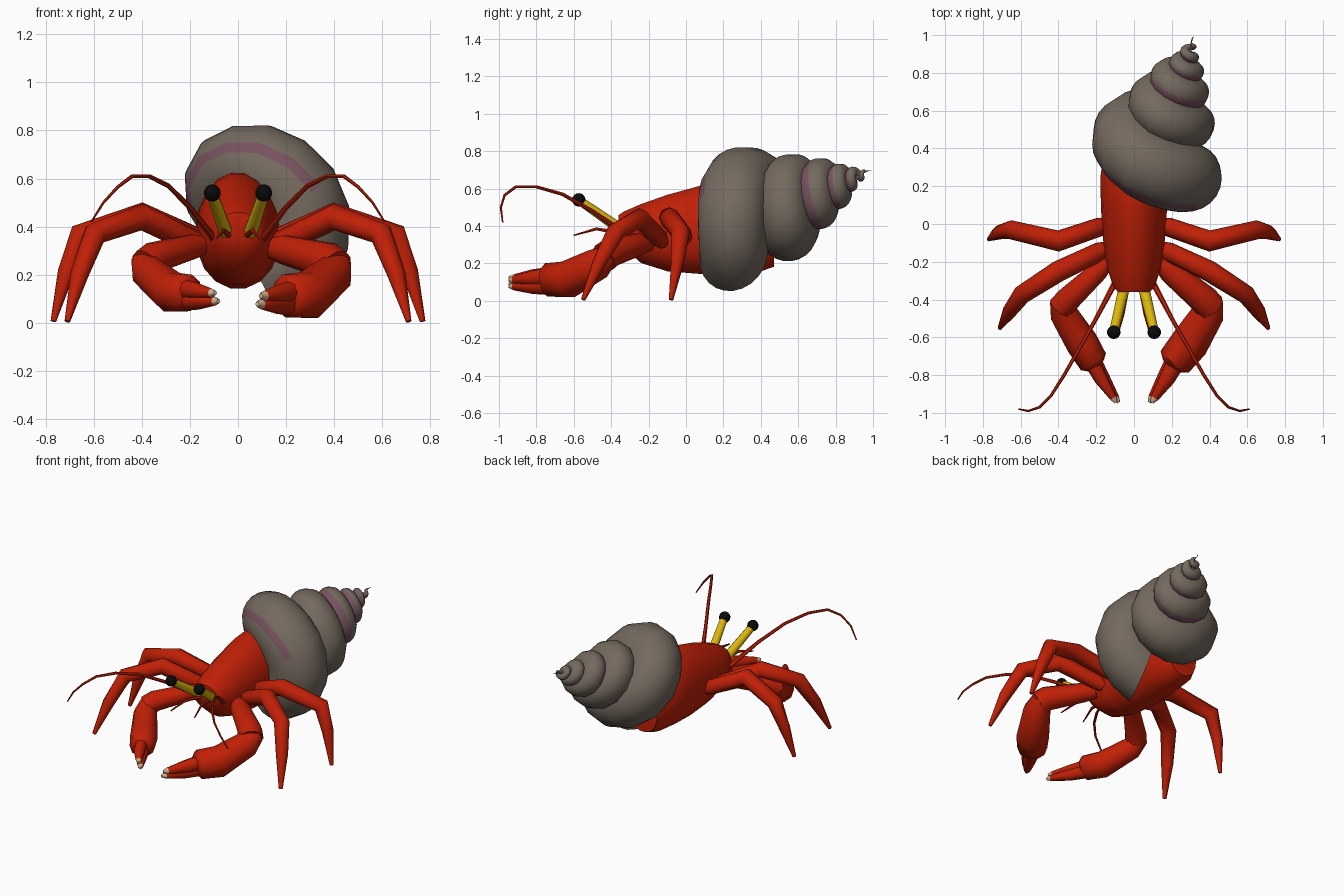
import bpy, bmesh, math
from mathutils import Vector

old = bpy.data.objects.get("Cube")
if old:
    bpy.data.objects.remove(old, do_unlink=True)


def material(name, r, g, b):
    m = bpy.data.materials.new(name)
    m.use_nodes = True
    m.diffuse_color = (r, g, b, 1)
    bsdf = m.node_tree.nodes["Principled BSDF"]
    bsdf.inputs["Base Color"].default_value = (r, g, b, 1)
    bsdf.inputs["Roughness"].default_value = 0.7
    return m


RED = material("crab red", 0.53, 0.014, 0.002)
TAUPE = material("shell taupe", 0.175, 0.142, 0.113)
MAUVE = material("shell mauve", 0.185, 0.085, 0.115)
YELLOW = material("stalk yellow", 0.72, 0.47, 0.004)
BLACK = material("eye black", 0.003, 0.003, 0.003)
CREAM = material("claw cream", 0.68, 0.44, 0.28)


def loft(name, rings, mats, rule=None, sharp=50):
    """Skin a list of equal point rings, cap both ends; rule(i, j) picks the material."""
    bm = bmesh.new()
    loops = [[bm.verts.new(p) for p in ring] for ring in rings]
    n = len(loops[0])
    for i in range(len(loops) - 1):
        for j in range(n):
            k = (j + 1) % n
            f = bm.faces.new((loops[i][j], loops[i][k], loops[i + 1][k], loops[i + 1][j]))
            f.material_index = rule(i, j) if rule else 0
    bm.faces.new(loops[0][::-1])
    cap = bm.faces.new(loops[-1])
    cap.material_index = rule(len(loops) - 2, 0) if rule else 0
    bmesh.ops.recalc_face_normals(bm, faces=bm.faces)
    mesh = bpy.data.meshes.new(name)
    bm.to_mesh(mesh)
    bm.free()
    for m in mats:
        mesh.materials.append(m)
    for p in mesh.polygons:
        p.use_smooth = True
    mesh.set_sharp_from_angle(angle=math.radians(sharp))
    ob = bpy.data.objects.new(name, mesh)
    bpy.context.collection.objects.link(ob)


def circle(n):
    return [(math.cos(2 * math.pi * j / n), math.sin(2 * math.pi * j / n)) for j in range(n)]


def limb(name, points, mats, side=1, sides=8, rule=None):
    """Tapered tube through (x, y, z, radius) points, mirrored by side."""
    pts = [Vector((p[0] * side, p[1], p[2])) for p in points]
    rings = []
    for i, p in enumerate(pts):
        a = (p - pts[i - 1]).normalized() if i else Vector()
        b = (pts[i + 1] - p).normalized() if i + 1 < len(pts) else Vector()
        t = (a + b).normalized()
        u = t.cross(Vector((0, 0, 1))).normalized()
        v = u.cross(t)
        r = points[i][3]
        rings.append([p + u * (c * r) + v * (s * r) for c, s in circle(sides)])
    loft(name, rings, mats, rule)


def lerp(keys, t, col):
    for a, b in zip(keys, keys[1:]):
        if t <= b[0]:
            f = (t - a[0]) / (b[0] - a[0])
            return a[col] + (b[col] - a[col]) * f
    return keys[-1][col]


# Body: (y, half width, top, bottom)
body = [(-0.36, 0.085, 0.46, 0.35), (-0.33, 0.11, 0.48, 0.28), (-0.24, 0.14, 0.52, 0.20),
        (-0.10, 0.162, 0.57, 0.155), (0.08, 0.175, 0.62, 0.14), (0.25, 0.178, 0.635, 0.145),
        (0.40, 0.155, 0.57, 0.155), (0.47, 0.11, 0.48, 0.18)]
rings = []
for y, w, top, bot in body:
    mid, half = (top + bot) / 2, (top - bot) / 2
    rings.append([(w * c * (1 - 0.08 * s), y, mid + half * s) for c, s in circle(18)])
loft("body", rings, [RED])

# Shell: spiral tube whose keys are (turn, y of axis, outer radius)
whorls = [(0, 0.21, 0.385), (0.25, 0.32, 0.38), (0.5, 0.37, 0.365), (0.75, 0.45, 0.37),
          (1, 0.50, 0.30), (1.25, 0.56, 0.24), (1.5, 0.60, 0.24), (1.75, 0.645, 0.235),
          (2, 0.68, 0.20), (2.25, 0.715, 0.165), (2.75, 0.77, 0.16), (3.25, 0.82, 0.105),
          (4.25, 0.89, 0.06), (5.25, 0.945, 0.03), (5.5, 0.96, 0.012), (5.8, 0.995, 0.002)]
axis = Vector((0.276, 0.89, 0.363)).normalized()
down = Vector((0, 0, -1))
down = (down - axis * down.dot(axis)).normalized()
across = Vector((1, 0, 0))
across = (across - axis * across.dot(axis)).normalized()
STEPS, SIDES = 14, 24
rings = []
for i in range(int(5.8 * STEPS) + 1):
    t = i / STEPS
    y, r = lerp(whorls, t, 1), lerp(whorls, t, 2)
    centre = Vector((0.085 + 0.315 * (y - 0.26), y, 0.435 + 0.36 * (y - 0.26)))
    ang = 2 * math.pi * t + 0.35
    out = down * math.cos(ang) + across * math.sin(ang)
    rings.append([centre + out * (r * (0.48 + 0.52 * c)) + axis * (r * 0.52 * s)
                  for c, s in circle(SIDES)])


def shell_colour(i, j):
    t = i / STEPS
    if t < 0.8:
        streak = j == 21 and 0.25 < t < 0.7            # thin line on the big whorl
        patch = t > 0.2 and 12 <= j < 12 + 12 * (t - 0.07)   # widening patch by the opening
        return int(streak or patch)
    return int(t > 1.65 and j >= 19)                   # band around the spire


loft("shell", rings, [TAUPE, MAUVE], shell_colour, 60)

# Paired parts
rear_leg = [(0.15, 0.0, 0.33, 0.035), (0.18, -0.015, 0.35, 0.05), (0.40, -0.09, 0.445, 0.056),
            (0.655, -0.03, 0.365, 0.05), (0.715, -0.045, 0.21, 0.038), (0.768, -0.08, 0.006, 0.012)]
front_leg = [(0.14, -0.125, 0.31, 0.035), (0.18, -0.145, 0.335, 0.05), (0.40, -0.25, 0.44, 0.056),
             (0.595, -0.375, 0.37, 0.05), (0.66, -0.465, 0.20, 0.038), (0.71, -0.55, 0.006, 0.012)]
feeler = [(0.10, -0.31, 0.35, 0.016), (0.20, -0.50, 0.48, 0.011), (0.29, -0.66, 0.57, 0.01),
          (0.37, -0.80, 0.61, 0.009), (0.44, -0.91, 0.61, 0.008), (0.50, -0.97, 0.565, 0.007),
          (0.56, -0.99, 0.50, 0.006), (0.61, -0.98, 0.42, 0.004)]
short_feeler = [(0.035, -0.33, 0.36, 0.013), (0.06, -0.48, 0.385, 0.009), (0.09, -0.60, 0.35, 0.004)]
stalk = [(0.05, -0.33, 0.37, 0.03), (0.105, -0.56, 0.53, 0.024)]
arm = [(0.14, -0.20, 0.31, 0.045), (0.19, -0.25, 0.305, 0.062), (0.37, -0.40, 0.26, 0.078),
       (0.405, -0.44, 0.23, 0.08)]
hand = [(0.425, -0.40, 0.25, 0.05), (0.395, -0.47, 0.20, 0.086), (0.295, -0.63, 0.115, 0.102),
        (0.215, -0.73, 0.112, 0.094), (0.20, -0.75, 0.108, 0.06)]


def finger(dx, z0, z1):
    return [(0.225 + dx, -0.71, z0, 0.05), (0.165 + dx, -0.82, (z0 + z1) / 2, 0.042),
            (0.10 + dx, -0.92, z1, 0.022), (0.085 + dx, -0.945, z1, 0.01)]


for side, label in ((1, "left"), (-1, "right")):
    limb(label + "_rear_leg", rear_leg, [RED], side)
    limb(label + "_front_leg", front_leg, [RED], side)
    limb(label + "_feeler", feeler, [RED], side, 6)
    limb(label + "_short_feeler", short_feeler, [RED], side, 6)
    limb(label + "_eye_stalk", stalk, [YELLOW], side, 10)

    # Claws: the right one is slimmer, closer in and carried slightly higher
    slim, lift, inset = (1, 0, 0) if side > 0 else (0.85, 0.012, 0.02)

    def fit(pts):
        return [(x - inset * (x > 0.25), y, z + lift, r * slim) for x, y, z, r in pts]

    limb(label + "_arm", fit(arm), [RED], side, 10)
    limb(label + "_hand", fit(hand), [RED], side, 10)
    for part, dx, z0, z1 in (("upper", 0.01, 0.13, 0.112), ("lower", -0.004, 0.08, 0.078)):
        limb(label + "_" + part + "_finger", fit(finger(dx, z0, z1)), [RED, CREAM], side, 8,
             lambda i, j: int(i == 2))

    # Eyes
    bpy.ops.mesh.primitive_uv_sphere_add(segments=14, ring_count=8, radius=0.036,
                                         location=(0.107 * side, -0.573, 0.54))
    eye = bpy.context.object
    eye.name = label + "_eye"
    eye.data.materials.append(BLACK)
    bpy.ops.object.shade_smooth()
